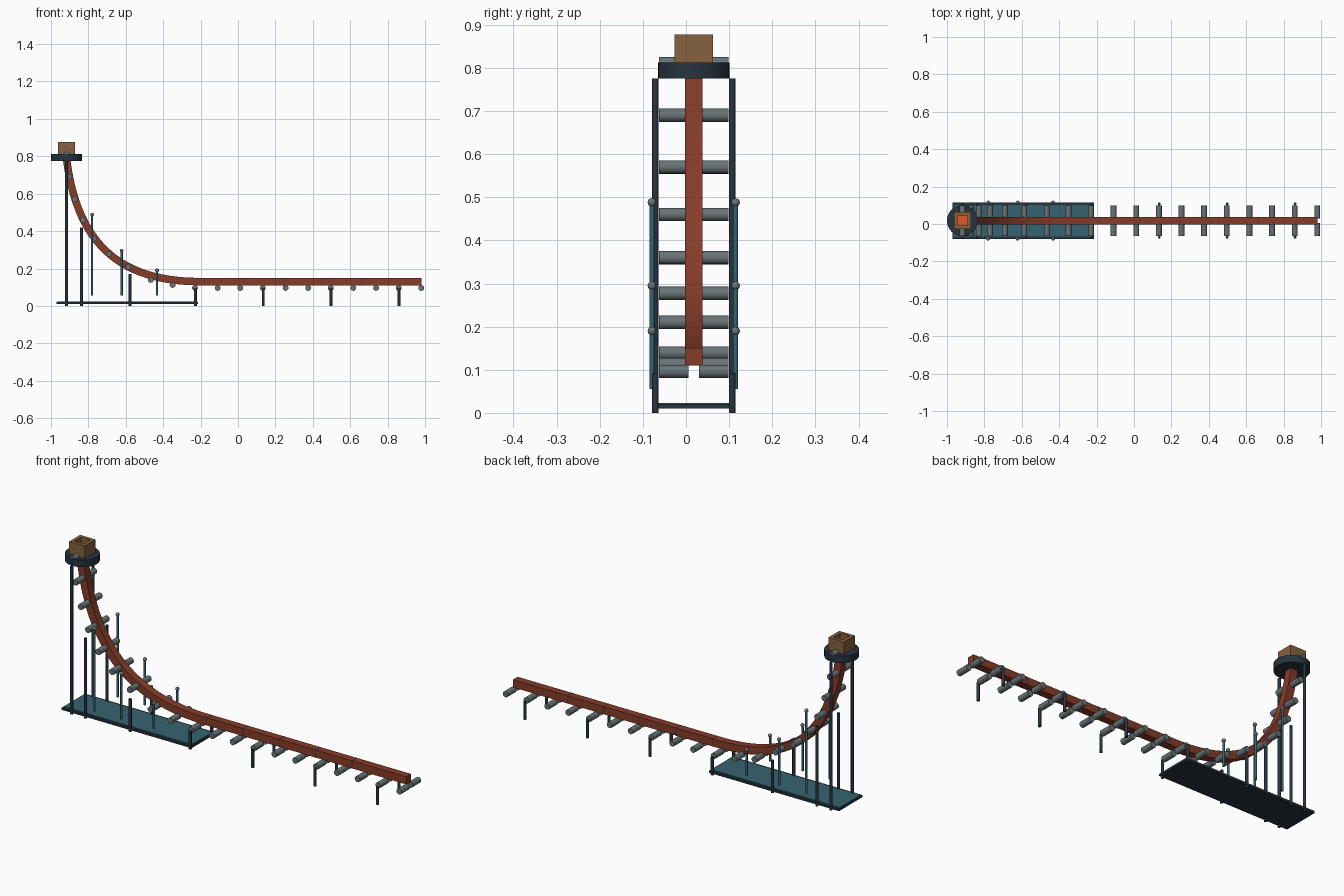
import bpy, bmesh, math
from mathutils import Vector
from mathutils.geometry import interpolate_bezier

if "Cube" in bpy.data.objects:
    bpy.data.objects.remove(bpy.data.objects["Cube"])

MID = 0.018  # y of the line's centre plane


def material(name, r, g, b):
    m = bpy.data.materials.new(name)
    m.use_nodes = True
    m.diffuse_color = (r, g, b, 1)
    m.node_tree.nodes["Principled BSDF"].inputs["Base Color"].default_value = (r, g, b, 1)
    return m


RED = material("hot_strand_red", 0.24, 0.045, 0.022)
GRAY = material("roller_gray", 0.14, 0.17, 0.18)
NAVY = material("frame_navy", 0.02, 0.034, 0.05)
TEAL = material("deck_teal", 0.038, 0.125, 0.165)
BROWN = material("box_brown", 0.24, 0.12, 0.05)
ORANGE = material("molten_orange", 0.75, 0.1, 0.022)


def finish(name, mat, smooth=False):
    ob = bpy.context.object
    ob.name = name
    ob.data.materials.append(mat)
    if smooth:
        bpy.ops.object.shade_smooth_by_angle(angle=math.radians(40))
    return ob


def box(name, mat, x, y, z):
    """Box from (low, high) pairs on each axis."""
    bpy.ops.mesh.primitive_cube_add(size=1, location=[sum(p) / 2 for p in (x, y, z)])
    bpy.context.object.scale = [p[1] - p[0] for p in (x, y, z)]
    bpy.ops.object.transform_apply(location=False, rotation=False, scale=True)
    return finish(name, mat)


def rod(name, mat, a, b, radius, sides=16):
    a, b = Vector(a), Vector(b)
    bpy.ops.mesh.primitive_cylinder_add(
        vertices=sides, radius=radius, depth=(b - a).length, location=(a + b) / 2,
        rotation=(b - a).to_track_quat('Z', 'Y').to_euler())
    return finish(name, mat, True)


# Cast strand: square bar swept down a bend, then running level
path = interpolate_bezier(Vector((-0.917, 0, 0.79)), Vector((-0.86, 0, 0.32)),
                          Vector((-0.62, 0, 0.13)), Vector((-0.2, 0, 0.13)), 28)
path.append(Vector((0.98, 0, 0.13)))
bm = bmesh.new()
rings = []
for i, p in enumerate(path):
    t = (path[min(i + 1, len(path) - 1)] - path[max(i - 1, 0)]).normalized()
    n = Vector((-t.z, 0, t.x)) * 0.02
    rings.append([bm.verts.new(p + n * s + Vector((0, MID + w * 0.02, 0)))
                  for s, w in ((1, 1), (1, -1), (-1, -1), (-1, 1))])
for r, q in zip(rings, rings[1:]):
    for k in range(4):
        bm.faces.new((r[k], r[k - 1], q[k - 1], q[k]))
bm.faces.new(rings[0])
bm.faces.new(rings[-1])
bmesh.ops.recalc_face_normals(bm, faces=bm.faces)
mesh = bpy.data.meshes.new("strand")
bm.to_mesh(mesh)
bm.free()
strand = bpy.data.objects.new("strand", mesh)
bpy.context.collection.objects.link(strand)
mesh.materials.append(RED)

# Cut seams on the level run
for i in range(5):
    x = -0.18 + 0.211 * i
    box("strand_seam", NAVY, (x - 0.002, x + 0.002),
        (MID - 0.0205, MID + 0.0205), (0.1095, 0.1505))

# Split guide rollers along the bend and under the level run
rollers = [(-0.917, 0.81), (-0.903, 0.69), (-0.872, 0.57), (-0.83, 0.46), (-0.77, 0.36),
           (-0.69, 0.277), (-0.587, 0.21), (-0.466, 0.139), (-0.35, 0.112)]
rollers += [(-0.23 + 0.121 * i, 0.096) for i in range(11)]
for x, z in rollers:
    for side in (-1, 1):
        rod("guide_roller", GRAY, (x, MID + side * 0.012, z),
            (x, MID + side * 0.081, z), 0.0155)

# Paired support columns
columns = [(-0.917, 0.775), (-0.837, 0.42), (-0.577, 0.17)]
columns += [(-0.228 + 0.363 * i, 0.093) for i in range(4)]
for x, top in columns:
    for side in (-1, 1):
        y = MID + side * 0.089
        rod("support_column", NAVY, (x, y, 0), (x, y, top), 0.0077, 12)

# Paired cooling pipes with end caps
for x, top in ((-0.78, 0.488), (-0.622, 0.295), (-0.433, 0.19)):
    for side in (-1, 1):
        y = MID + side * 0.097
        rod("cooling_pipe", TEAL, (x, y, 0.055), (x, y, top), 0.006, 12)
        bpy.ops.mesh.primitive_uv_sphere_add(segments=12, ring_count=8, radius=0.01,
                                             location=(x, y, top))
        finish("pipe_cap", GRAY, True)

# Base platform: dark frame with a thin deck on top
box("platform_frame", NAVY, (-0.97, -0.215), (MID - 0.097, MID + 0.097), (0.01, 0.021))
box("platform_deck", TEAL, (-0.965, -0.222), (MID - 0.084, MID + 0.084), (0.02, 0.023))

# Mould ring
rod("mould_ring", NAVY, (-0.917, MID, 0.775), (-0.917, MID, 0.812), 0.083, 32)

# Open pouring box with molten metal on its floor
cx, outer, inner = -0.917, 0.045, 0.027
for s in (-1, 1):
    xs = sorted((cx + s * inner, cx + s * outer))
    box("pouring_box_end", BROWN, xs, (MID - outer, MID + outer), (0.811, 0.877))
    ys = sorted((MID + s * inner, MID + s * outer))
    box("pouring_box_side", BROWN, (cx - inner, cx + inner), ys, (0.811, 0.877))
box("molten_metal", ORANGE, (cx - inner, cx + inner),
    (MID - inner, MID + inner), (0.822, 0.828))
